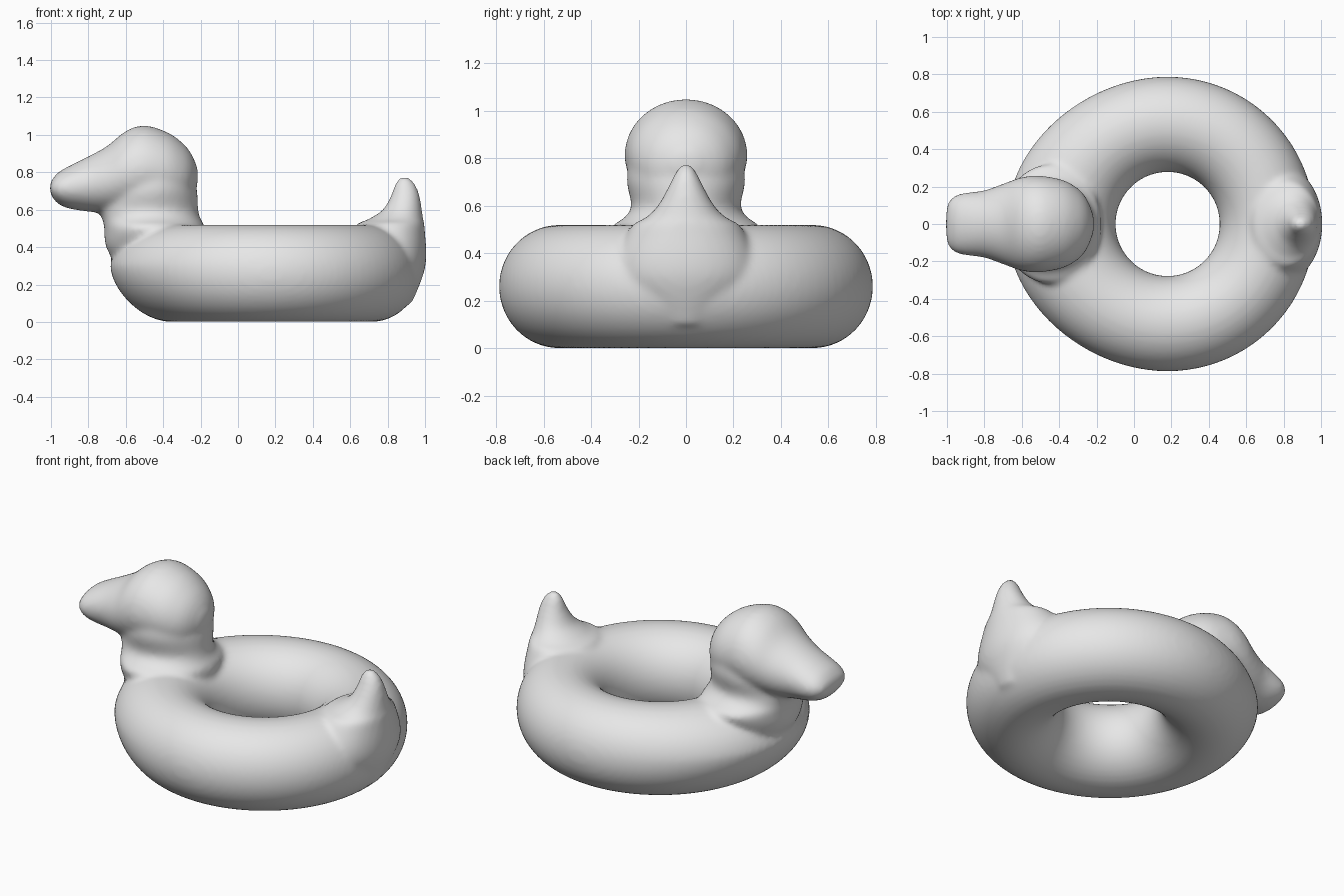
import bpy, bmesh
from math import sin, cos, pi
from mathutils import Vector

if "Cube" in bpy.data.objects:
    bpy.data.objects.remove(bpy.data.objects["Cube"])

vinyl = bpy.data.materials.new("pale grey vinyl")
vinyl.use_nodes = True
grey = (0.8, 0.8, 0.8, 1)
vinyl.diffuse_color = grey
vinyl.node_tree.nodes["Principled BSDF"].inputs["Base Color"].default_value = grey


def make_object(name, bm):
    bmesh.ops.recalc_face_normals(bm, faces=bm.faces)
    mesh = bpy.data.meshes.new(name)
    bm.to_mesh(mesh)
    bm.free()
    mesh.materials.append(vinyl)
    obj = bpy.data.objects.new(name, mesh)
    bpy.context.collection.objects.link(obj)
    return obj


def bridge(bm, a, b):
    for i in range(len(a)):
        j = (i + 1) % len(a)
        bm.faces.new((a[i], a[j], b[j], b[i]))


def refine(sections, steps=5):
    """Smooth curve through the section values."""
    pts = [Vector(s) for s in sections]
    pts = [pts[0]] + pts + [pts[-1]]
    out = []
    for a, b, c, d in zip(pts, pts[1:], pts[2:], pts[3:]):
        for k in range(steps):
            t = k / steps
            out.append(b + (c - a) * (t / 2) + (a * 2 - b * 5 + c * 4 - d) * (t * t / 2)
                       + (b * 3 - a - c * 3 + d) * (t ** 3 / 2))
    return out + [pts[-1]]


def loft(name, sections, along_x=False, sides=40):
    """Oval sections: (position, low edge, high edge, half width in y)."""
    bm = bmesh.new()
    rings = []
    for pos, low, high, half in refine(sections):
        ring = []
        for i in range(sides):
            a = 2 * pi * i / sides
            u = (low + high) / 2 + (high - low) / 2 * cos(a)
            y = half * sin(a)
            ring.append(bm.verts.new((pos, y, u) if along_x else (u, y, pos)))
        rings.append(ring)
    for a, b in zip(rings, rings[1:]):
        bridge(bm, a, b)
    bm.faces.new(rings[0])
    bm.faces.new(rings[-1])
    return make_object(name, bm)


# Swim ring: a torus whose front end is drawn out towards the neck
def swim_ring(segments=96, sides=40):
    bm = bmesh.new()
    rings = []
    for s in range(segments):
        a = 2 * pi * s / segments
        ring = []
        for k in range(sides):
            b = 2 * pi * k / sides
            r = 0.533 + 0.255 * cos(b)
            z = 0.26 + 0.26 * sin(b)
            stretch = 0.1 * max(0, -cos(a)) * min(1, z / 0.3) * (r - 0.28) / 0.5
            ring.append(bm.verts.new((0.18 + r * cos(a) * (1 + stretch), r * sin(a), z)))
        rings.append(ring)
    for s in range(segments):
        bridge(bm, rings[s - 1], rings[s])
    return make_object("duck_swim_ring", bm)


body = swim_ring()

# Head and bill, lofted from the back of the head to the bill tip
head = loft("head", [
    (-0.215, 0.74, 0.82, 0.04), (-0.25, 0.66, 0.90, 0.13),
    (-0.30, 0.61, 0.96, 0.19), (-0.38, 0.59, 1.015, 0.235),
    (-0.50, 0.58, 1.05, 0.258), (-0.60, 0.58, 1.02, 0.25),
    (-0.70, 0.58, 0.94, 0.215), (-0.80, 0.59, 0.885, 0.18),
    (-0.90, 0.605, 0.835, 0.167), (-0.96, 0.63, 0.80, 0.15),
    (-0.995, 0.67, 0.76, 0.11), (-1.005, 0.70, 0.74, 0.05)], along_x=True)

# Neck flaring into the ring
neck = loft("neck", [
    (0.25, -0.62, -0.20, 0.22), (0.40, -0.705, -0.18, 0.28),
    (0.50, -0.715, -0.175, 0.32), (0.55, -0.725, -0.20, 0.26),
    (0.60, -0.74, -0.213, 0.23), (0.70, -0.72, -0.218, 0.25),
    (0.78, -0.66, -0.24, 0.24)])

# Upturned tail
tail = loft("tail", [
    (0.10, 0.60, 0.93, 0.15), (0.30, 0.60, 1.003, 0.30),
    (0.50, 0.62, 0.998, 0.24), (0.55, 0.70, 0.99, 0.17),
    (0.60, 0.775, 0.983, 0.12), (0.68, 0.82, 0.97, 0.075),
    (0.74, 0.84, 0.945, 0.045), (0.775, 0.87, 0.91, 0.02)])

# Fuse the parts into one soft inflated skin
bpy.ops.object.select_all(action="DESELECT")
for part in (body, head, neck, tail):
    part.select_set(True)
bpy.context.view_layer.objects.active = body
bpy.ops.object.join()
fuse = body.modifiers.new("fuse", "REMESH")
fuse.mode = "VOXEL"
fuse.voxel_size = 0.016
fuse.use_smooth_shade = True
soften = body.modifiers.new("soften", "SMOOTH")
soften.factor = 0.5
soften.iterations = 8
